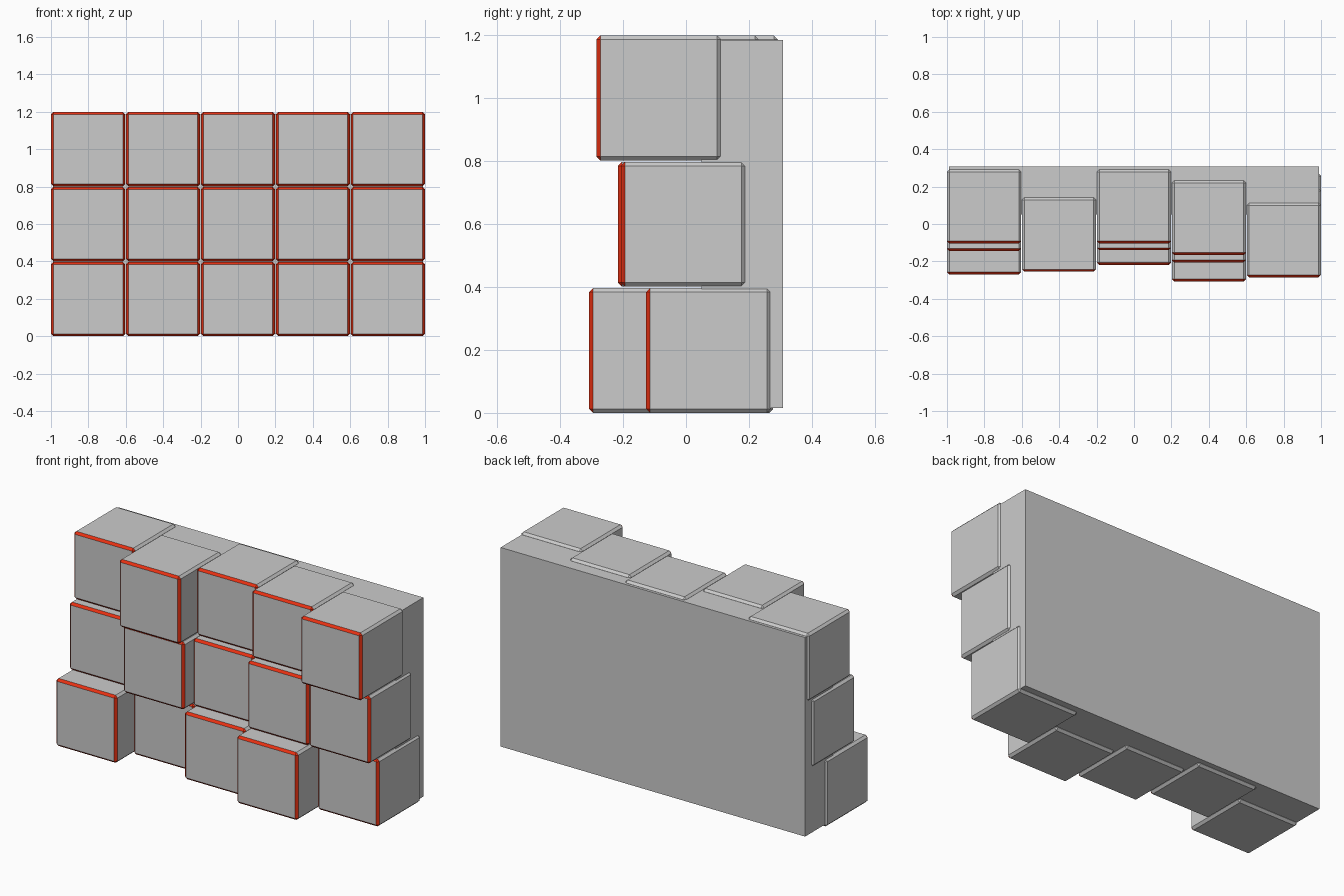
import bpy, bmesh
from mathutils import Matrix

old = bpy.data.objects.get("Cube")
if old:
    bpy.data.objects.remove(old, do_unlink=True)


def material(name, rgb):
    m = bpy.data.materials.new(name)
    m.use_nodes = True
    colour = (*rgb, 1.0)
    m.diffuse_color = colour
    m.node_tree.nodes["Principled BSDF"].inputs["Base Color"].default_value = colour
    return m


GREY = material("stone grey", (0.6, 0.6, 0.6))
RED = material("edge red", (0.8, 0.03, 0.006))


def box(name, centre, size, chamfer=0.0):
    """Box with optional chamfer; the chamfer around the front face is red."""
    bm = bmesh.new()
    bmesh.ops.create_cube(bm, size=1.0, matrix=Matrix.Diagonal((*size, 1.0)))
    if chamfer:
        bmesh.ops.bevel(bm, geom=bm.edges[:], offset=chamfer, segments=1,
                        affect='EDGES', profile=0.5)
        bm.normal_update()
        for f in bm.faces:
            if -0.9 < f.normal.y < -0.3:
                f.material_index = 1
    mesh = bpy.data.meshes.new(name)
    bm.to_mesh(mesh)
    bm.free()
    mesh.materials.append(GREY)
    mesh.materials.append(RED)
    obj = bpy.data.objects.new(name, mesh)
    obj.location = centre
    bpy.context.collection.objects.link(obj)
    return obj


# Backing wall
box("backing_wall", (0, 0.179, 0.6), (1.98, 0.258, 1.17))

# Staggered blocks: front position of each block, rows from bottom to top
SIZE, PITCH = 0.397, 0.4007
FRONTS = [
    (-0.27, -0.12, -0.22, -0.308, -0.127),
    (-0.145, -0.216, -0.14, -0.205, -0.207),
    (-0.105, -0.255, -0.105, -0.165, -0.285),
]
for row, fronts in enumerate(FRONTS):
    for col, front in enumerate(fronts):
        centre = ((col - 2) * PITCH, front + SIZE / 2, SIZE / 2 + row * PITCH)
        box(f"block_row{row + 1}_column{col + 1}", centre, (SIZE,) * 3, 0.013)
